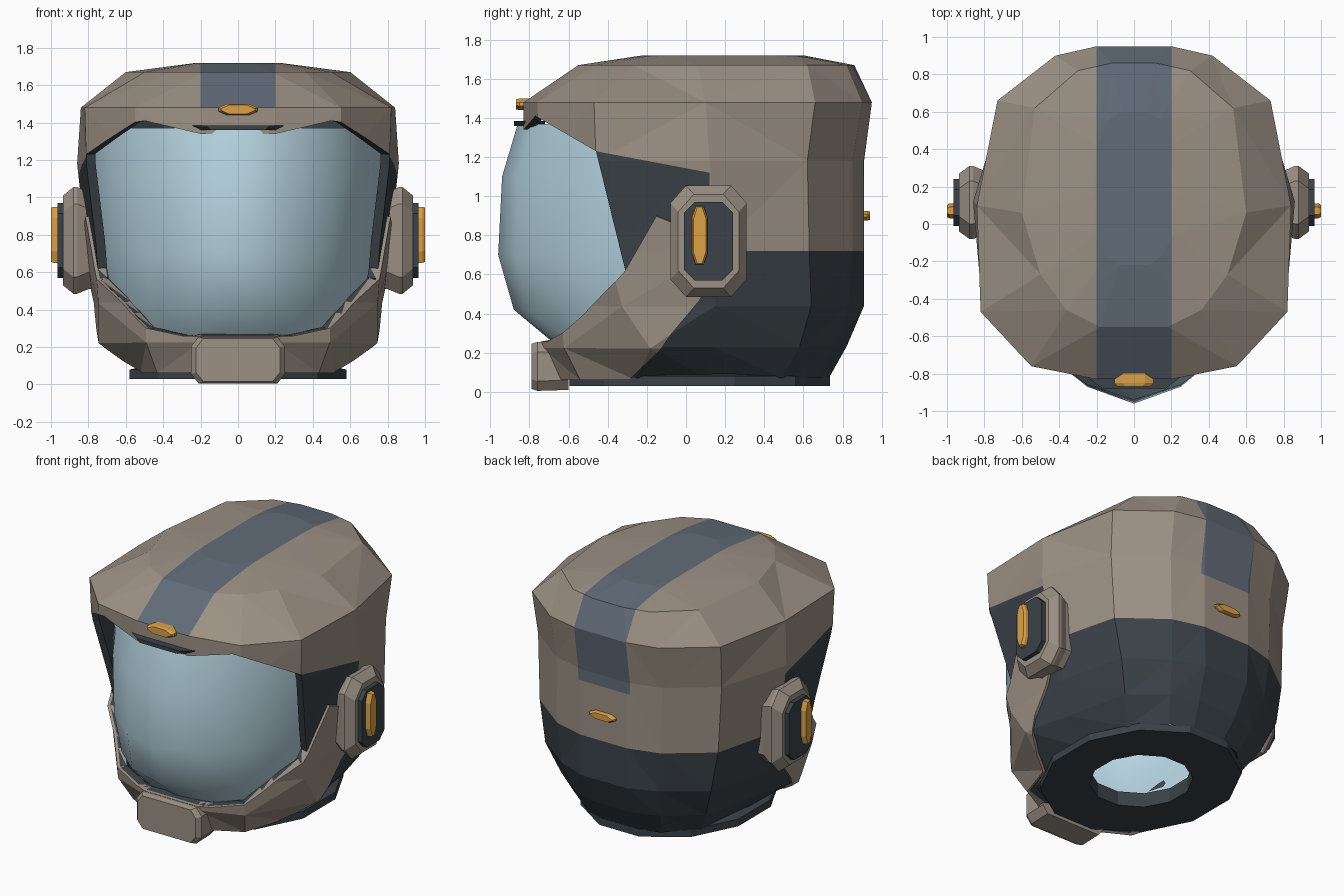
import bpy, bmesh, math
from mathutils import Vector

if "Cube" in bpy.data.objects:
    bpy.data.objects.remove(bpy.data.objects["Cube"])


def material(name, rgb):
    m = bpy.data.materials.new(name)
    m.use_nodes = True
    m.diffuse_color = (*rgb, 1)
    m.node_tree.nodes["Principled BSDF"].inputs["Base Color"].default_value = (*rgb, 1)
    return m


TAN = material("warm grey shell", (0.33, 0.28, 0.23))
DARK = material("dark slate", (0.043, 0.055, 0.065))
STRIPE = material("blue grey stripe", (0.12, 0.15, 0.19))
GLASS = material("pale blue visor", (0.46, 0.65, 0.74))
AMBER = material("amber lamp", (0.71, 0.36, 0.065))


def loft(rings, closed=True, caps=False, wrap=False):
    """Join equal rings of points with faces."""
    bm = bmesh.new()
    rows = [[bm.verts.new(p) for p in ring] for ring in rings]
    n = len(rows[0])
    pairs = list(zip(rows, rows[1:])) + ([(rows[-1], rows[0])] if wrap else [])
    for a, b in pairs:
        for i in range(n if closed else n - 1):
            j = (i + 1) % n
            bm.faces.new((a[i], a[j], b[j], b[i]))
    if caps:
        bm.faces.new(rows[0])
        bm.faces.new(rows[-1])
    bmesh.ops.recalc_face_normals(bm, faces=bm.faces)
    return bm


def finish(bm, name, *mats):
    mesh = bpy.data.meshes.new(name)
    bm.to_mesh(mesh)
    bm.free()
    for m in mats:
        mesh.materials.append(m)
    ob = bpy.data.objects.new(name, mesh)
    bpy.context.collection.objects.link(ob)
    return ob


def inside(y, z, poly):
    hit = False
    for (y0, z0), (y1, z1) in zip(poly, poly[1:] + poly[:1]):
        if (z0 > z) != (z1 > z) and y < y0 + (z - z0) * (y1 - y0) / (z1 - z0):
            hit = not hit
    return hit


def cut(bm, point, normal):
    bmesh.ops.bisect_plane(bm, geom=bm.verts[:] + bm.edges[:] + bm.faces[:],
                           plane_co=point, plane_no=normal, dist=1e-5)


def cut_outline(bm, poly):
    """Score the shell along a side outline."""
    for (y0, z0), (y1, z1) in zip(poly, poly[1:] + poly[:1]):
        cut(bm, (0, y0, z0), Vector((0, z1 - z0, y0 - y1)).normalized())


def tidy(bm):
    bmesh.ops.dissolve_limit(bm, angle_limit=0.005, verts=bm.verts, edges=bm.edges,
                             delimit={'MATERIAL'})


# Helmet cross-sections: height, then half outline from front to back
SECTIONS = [
    (1.72, [(.08, -.22), (.15, -.17), (.21, -.06), (.22, .15), (.2, .42), (.14, .56), (.06, .6)]),
    (1.67, [(.18, -.55), (.36, -.46), (.5, -.27), (.6, .06), (.53, .62), (.3, .82), (.12, .86)]),
    (1.48, [(.2, -.83), (.55, -.76), (.82, -.47), (.84, .1), (.73, .66), (.42, .9), (.2, .95)]),
    (1.18, [(.2, -.83), (.55, -.75), (.81, -.46), (.86, .12), (.71, .62), (.41, .85), (.18, .91)]),
    (.72, [(.2, -.83), (.52, -.7), (.75, -.4), (.81, .15), (.69, .63), (.4, .85), (.18, .91)]),
    (.44, [(.2, -.76), (.48, -.63), (.73, -.32), (.76, .15), (.64, .64), (.38, .83), (.17, .91)]),
    (.23, [(.2, -.72), (.48, -.61), (.73, -.18), (.66, .14), (.56, .58), (.34, .76), (.15, .82)]),
    (.07, [(.18, -.66), (.42, -.53), (.51, -.25), (.51, .1), (.46, .49), (.28, .68), (.12, .73)]),
]

# Side outlines of the face opening, the chin guard and the dark lower zone
LIP = [(-.36, .56), (-.53, .38), (-.62, .3), (-.69, .26), (-1.2, .26)]
OPENING = [(-1.2, 1.34), (-.83, 1.34), (-.77, 1.41), (-.46, 1.23), (-.31, .62)] + LIP
GUARD = [(-1.2, -.1), (-.45, -.1), (-.13, .23), (.07, .47), (.1, .52), (0, .84),
         (-.15, .9), (-.31, .62)] + LIP
LOWER = [(-1.2, 1.23), (-.46, 1.23), (.12, 1.12), (.12, .72), (1.2, .72), (1.2, -.1), (-1.2, -.1)]


def helmet_surface():
    rings = []
    for z, half in SECTIONS:
        rings.append([(x, y, z) for x, y in half] + [(-x, y, z) for x, y in reversed(half)])
    bm = loft(rings)
    top = [v for v in bm.verts if v.co.z > 1.7]
    bm.faces.new(sorted(top, key=lambda v: math.atan2(v.co.y - .2, v.co.x)))
    bmesh.ops.recalc_face_normals(bm, faces=bm.faces)
    bmesh.ops.triangulate(bm, faces=bm.faces)
    return bm


# Outer shell with open face, dark lower zone and centre stripe
bm = helmet_surface()
cut_outline(bm, OPENING)
bmesh.ops.delete(bm, context='FACES', geom=[
    f for f in bm.faces if inside(*f.calc_center_median().yz, OPENING)])
cut_outline(bm, LOWER)
for x in (-.2, .2):
    cut(bm, (x, 0, 0), (1, 0, 0))
cut(bm, (0, 0, 1.1), (0, 0, 1))
for f in bm.faces:
    c = f.calc_center_median()
    if inside(c.y, c.z, LOWER):
        f.material_index = 2
    elif abs(c.x) < .2 and c.z > (1.48 if c.y < 0 else 1.1):
        f.material_index = 1
tidy(bm)
shell = finish(bm, "helmet_shell", TAN, STRIPE, DARK)
solid = shell.modifiers.new("thickness", 'SOLIDIFY')
solid.thickness = .05
solid.offset = -1
solid.material_offset = solid.material_offset_rim = 2

# Chin guard standing slightly proud of the shell
bm = helmet_surface()
cut_outline(bm, GUARD)
bmesh.ops.delete(bm, context='FACES', geom=[
    f for f in bm.faces if not inside(*f.calc_center_median().yz, GUARD)])
tidy(bm)
guard = finish(bm, "chin_guard", TAN)
solid = guard.modifiers.new("thickness", 'SOLIDIFY')
solid.thickness = .06
solid.offset = -.4

# Visor bubble, swept back at the sides
VISOR = [
    (1.37, [(0, -.86), (.25, -.79), (.5, -.62), (.69, -.35), (.76, -.05)]),
    (1.1, [(0, -.94), (.25, -.86), (.5, -.67), (.7, -.37), (.77, -.05)]),
    (.7, [(0, -.96), (.25, -.87), (.49, -.67), (.66, -.37), (.73, -.05)]),
    (.42, [(0, -.88), (.25, -.81), (.46, -.63), (.61, -.38), (.68, -.05)]),
    (.22, [(0, -.64), (.2, -.62), (.38, -.53), (.52, -.34), (.58, -.05)]),
]
bm = loft([[(-x, y, z) for x, y in reversed(half[1:])] + [(x, y, z) for x, y in half]
           for z, half in VISOR], closed=False)
for f in bm.faces:
    f.smooth = True
finish(bm, "visor", GLASS)

# Neck collar ring
bm = loft([[(rx * math.cos(a), .07 + ry * math.sin(a), z)
            for a in (math.tau * (i + .5) / 12 for i in range(12))]
           for rx, ry, z in ((.6, .69, .03), (.6, .69, .08), (.32, .34, .13), (.32, .34, .03))],
          wrap=True)
finish(bm, "neck_collar", DARK)


def octagon(hw, hh, cu, cv):
    quarter = [(hw, hh - cv), (hw - cu, hh)]
    half = quarter + [(-u, v) for u, v in reversed(quarter)]
    return half + [(-u, -v) for u, v in half]


def block(name, mat, place, cu, cv, layers):
    """Stack chamfered rectangles (depth, half width, half height) into a solid."""
    finish(loft([[place(u, v, d) for u, v in octagon(hw, hh, cu, cv)] for d, hw, hh in layers],
                caps=True), name, mat)


# Ear pods, plates and lamps on both sides
for side, s in (("left", 1), ("right", -1)):
    def place(u, v, d, y=.115):
        return (s * d, y + u, .77 + v)
    block(side + "_ear_pod", TAN, place, .08, .09,
          [(.7, .17, .26), (.8, .17, .26), (.86, .195, .285), (.88, .195, .285), (.935, .155, .24)])
    block(side + "_ear_plate", DARK, place, .055, .055, [(.9, .125, .2), (.965, .125, .2)])
    block(side + "_ear_lamp", AMBER, lambda u, v, d: place(u, v + .03, d, .07), .02, .06,
          [(.95, .04, .15), (.985, .04, .15), (1, .032, .145)])

# Chin block
block("chin_block", TAN, lambda u, v, d: (u, d, .13 + v), .04, .05,
      [(-.6, .25, .12), (-.76, .25, .125), (-.79, .225, .115)])

# Brow lamp and rear lamp
block("brow_lamp", AMBER, lambda u, v, d: (u, d, 1.47 + v), .045, .02,
      [(-.78, .105, .03), (-.85, .105, .03), (-.87, .09, .025)])
block("rear_lamp", AMBER, lambda u, v, d: (u, d, .9 + v), .04, .018,
      [(.88, .1, .025), (.925, .1, .025), (.94, .085, .021)])

# Brow plate over the visor
brow = [(-.26, -.81), (-.17, -.88), (.17, -.88), (.26, -.81), (.2, -.72), (-.2, -.72)]
bm = loft([[(x * k, y, z) for x, y in brow] for z, k in ((1.36, .85), (1.385, 1))], caps=True)
finish(bm, "brow_plate", DARK)
